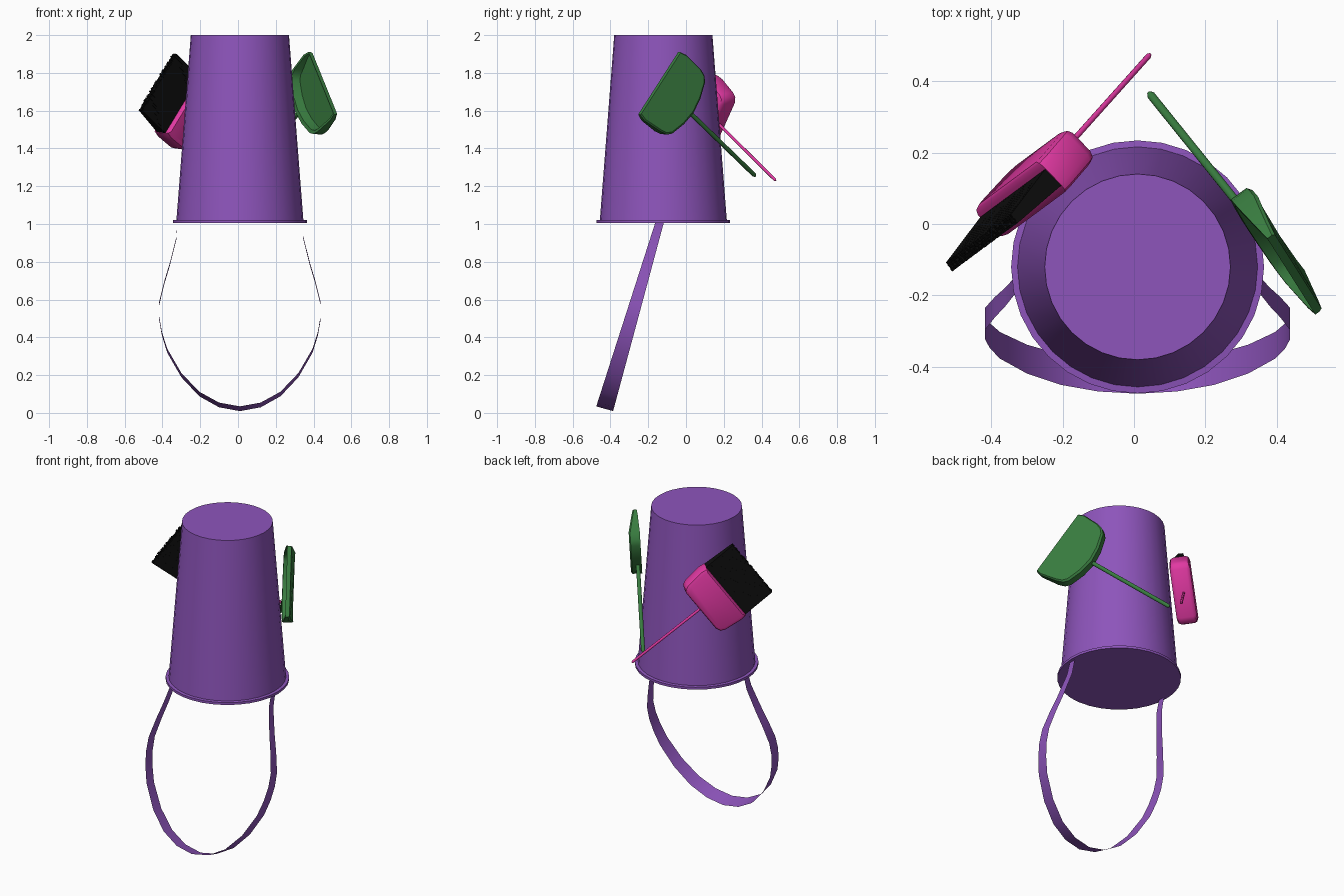
import bpy, bmesh, math, random
from mathutils import Vector, Matrix

if "Cube" in bpy.data.objects:
    bpy.data.objects.remove(bpy.data.objects["Cube"])

random.seed(3)


def material(name, rgb):
    m = bpy.data.materials.new(name)
    m.diffuse_color = (*rgb, 1)
    m.use_nodes = True
    m.node_tree.nodes["Principled BSDF"].inputs["Base Color"].default_value = m.diffuse_color
    return m


PURPLE = material("purple", (0.27, 0.09, 0.50))
GREEN = material("green", (0.04, 0.20, 0.05))
PINK = material("pink", (0.75, 0.04, 0.36))
BLACK = material("black", (0.004, 0.004, 0.004))


def finish(bm, name, mat, frame=None, smooth=30):
    bmesh.ops.recalc_face_normals(bm, faces=bm.faces)
    me = bpy.data.meshes.new(name)
    bm.to_mesh(me)
    bm.free()
    if frame:
        me.transform(frame)
        if frame.determinant() < 0:
            me.flip_normals()
    me.materials.append(mat)
    ob = bpy.data.objects.new(name, me)
    bpy.context.collection.objects.link(ob)
    bpy.ops.object.select_all(action='DESELECT')
    ob.select_set(True)
    bpy.context.view_layer.objects.active = ob
    if smooth:
        bpy.ops.object.shade_smooth_by_angle(angle=math.radians(smooth))
    return ob


def loft(bm, loops, caps=True):
    """Skin closed loops of equal length, capping both ends."""
    rings = [[bm.verts.new(p) for p in lp] for lp in loops]
    n = len(rings[0])
    for a, b in zip(rings, rings[1:]):
        for i in range(n):
            bm.faces.new((a[i], a[(i + 1) % n], b[(i + 1) % n], b[i]))
    if caps:
        bm.faces.new(rings[0])
        bm.faces.new(rings[-1])


def circle(r, z, n=32, cx=0.0, cy=0.0):
    return [(cx + r * math.cos(2 * math.pi * i / n), cy + r * math.sin(2 * math.pi * i / n), z)
            for i in range(n)]


def tool_frame(mid, tip, across):
    """Local x runs towards the handle tip, y across the head, z away from the bucket."""
    a = (Vector(tip) - Vector(mid)).normalized()
    e = Vector(across)
    e = (e - a * e.dot(a)).normalized()
    n = a.cross(e)
    if n.x * mid[0] < 0:
        n.negate()
    m = Matrix((a, e, n)).transposed().to_4x4()
    m.translation = Vector(mid)
    return m


def rod(name, mat, frame, start, end, r):
    bm = bmesh.new()
    prof = [(start, r), (end - r, r), (end, r * 0.5)]
    loft(bm, [[(d, y, z) for y, z, _ in circle(rr, 0, 10)] for d, rr in prof])
    finish(bm, name, mat, frame, 40)


# upturned bucket with its rim
bm = bmesh.new()
loft(bm, [circle(r, z, 32, 0.01, -0.12) for r, z in
          [(0.354, 1.005), (0.354, 1.02), (0.336, 1.022), (0.26, 2.0)]])
finish(bm, "bucket", PURPLE)

# carrying strap, a ribbon hanging below the rim that widens to the bottom
half = [(0.333, 1.01), (0.335, 0.93), (0.37, 0.79), (0.40, 0.69), (0.427, 0.58), (0.427, 0.50),
        (0.413, 0.42), (0.385, 0.33), (0.31, 0.20), (0.215, 0.10), (0.11, 0.042)]
path = [(-x, z) for x, z in half] + [(0, 0.022)] + [(x, z) for x, z in reversed(half)]
bm = bmesh.new()
prev = None
for x, z in path:
    t = (1 - z)
    w = 0.022 + 0.025 * t
    c = Vector((x + 0.01, -0.142 - 0.295 * t, z))
    side = Vector((0, 0.96, -0.27)) * w
    cur = (bm.verts.new(c - side), bm.verts.new(c + side))
    if prev:
        bm.faces.new((prev[0], cur[0], cur[1], prev[1]))
    prev = cur
finish(bm, "strap", PURPLE)

# shovel: tray-shaped blade, open at the far edge
shovel = tool_frame((0.45, -0.14, 1.745), (0.043, 0.366, 1.255), (0.14, -0.22, -0.33))
side = [(0.0, 0.208), (0.04, 0.218), (0.15, 0.207), (0.19, 0.195), (0.215, 0.17), (0.245, 0.085)]
outline = side + [(0.257, 0)] + [(d, -s) for d, s in reversed(side)]


def height(d):
    return 0.012 + 0.03 * min(1, d / 0.15)


def inset(d, s, k):
    return (d * (1 - k), s * (1 - k * 0.6))


bm = bmesh.new()
loft(bm, [
    [(*inset(d, s, 0.05), height(d)) for d, s in outline],
    [(d, s, height(d) - 0.008) for d, s in outline],
    [(d, s, -0.012 - 0.01 * min(1, d / 0.1)) for d, s in outline],
    [(*inset(d, s, 0.09), -0.012 - 0.01 * min(1, d / 0.1)) for d, s in outline],
    [(*inset(d, s, 0.16), height(d) - 0.02) for d, s in outline]])
finish(bm, "shovel_blade", GREEN, shovel)
rod("shovel_handle", GREEN, shovel, 0.24, 0.815, 0.012)

# brush: bevelled head
brush = tool_frame((-0.425, -0.05, 1.75), (0.045, 0.475, 1.23), (-0.497, -0.372, -0.785))
bm = bmesh.new()
side = [(0.195, 0.19), (0.23, 0.195), (0.34, 0.182), (0.365, 0.17), (0.378, 0.14)]
outline = side + [(d, -s) for d, s in reversed(side)]
mid = 0.28
loft(bm, [[(mid + (d - mid) * k, s * k, z) for d, s in outline]
          for k, z in [(0.87, -0.06), (0.96, -0.053), (1, -0.035),
                       (1, 0.035), (0.96, 0.05), (0.87, 0.057)]])
finish(bm, "brush_head", PINK, brush, 40)
rod("brush_handle", PINK, brush, 0.36, 0.876, 0.008)

# brush bristles: rows of fine tapered square strands
bm = bmesh.new()
cols, rows = 60, 4
for i in range(cols):
    for j in range(rows):
        s = -0.184 + 0.368 * i / (cols - 1)
        zb, zt = -0.03 + 0.05 * j / (rows - 1), -0.012 + 0.022 * j / (rows - 1)
        tip = random.uniform(-0.008, 0.004)
        loft(bm, [[(d, s + u * 0.0033, z + v * h) for u, v in ((-1, -1), (1, -1), (1, 1), (-1, 1))]
                  for d, z, h in ((0.21, zb, 0.0085), (tip, zt, 0.004))])
finish(bm, "bristles", BLACK, brush, 0)
